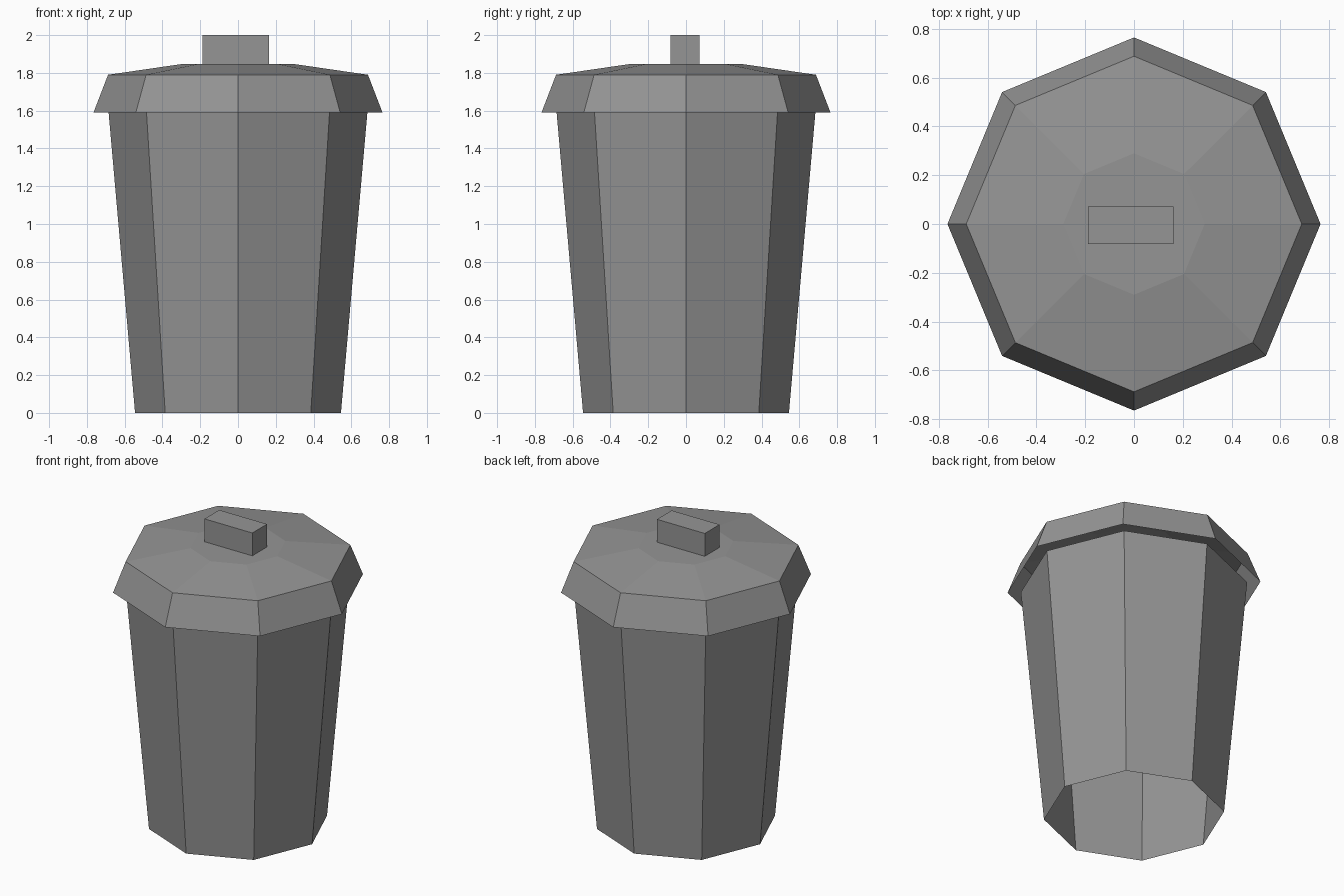
import bpy, bmesh, math
from mathutils import Matrix

cube = bpy.data.objects.get("Cube")
if cube:
    bpy.data.objects.remove(cube, do_unlink=True)

SIDES = 8

# One grey metal for everything
metal = bpy.data.materials.new("grey_metal")
metal.use_nodes = True
GREY = (0.3, 0.3, 0.3, 1.0)
metal.diffuse_color = GREY
metal.node_tree.nodes["Principled BSDF"].inputs["Base Color"].default_value = GREY


def finish(name, bm):
    mesh = bpy.data.meshes.new(name)
    bm.to_mesh(mesh)
    bm.free()
    mesh.materials.append(metal)
    obj = bpy.data.objects.new(name, mesh)
    bpy.context.collection.objects.link(obj)
    return obj


def octagonal_shell(name, profile, capped=False):
    """Stack octagonal rings (radius, height), listed from bottom to top."""
    bm = bmesh.new()
    rings = []
    for radius, z in profile:
        angles = [math.tau * i / SIDES for i in range(SIDES)]
        rings.append([bm.verts.new((radius * math.cos(a), radius * math.sin(a), z))
                      for a in angles])
    for low, high in zip(rings, rings[1:]):
        for i in range(SIDES):
            j = (i + 1) % SIDES
            bm.faces.new((low[i], low[j], high[j], high[i]))
    if capped:
        bm.faces.new(rings[-1])
    return finish(name, bm)


# Tapered bin body, open at both ends
octagonal_shell("bin_body", [(0.545, 0.0), (0.685, 1.59)])

# Lid with a flared skirt and a shallow sloping top, open underneath
octagonal_shell("lid", [(0.765, 1.59), (0.688, 1.79), (0.29, 1.848)], capped=True)

# Block handle, slightly off centre
bm = bmesh.new()
bmesh.ops.create_cube(bm, size=1.0, matrix=Matrix.Translation((-0.013, -0.005, 1.923))
                      @ Matrix.Diagonal((0.352, 0.155, 0.154, 1.0)))
finish("lid_handle", bm)
